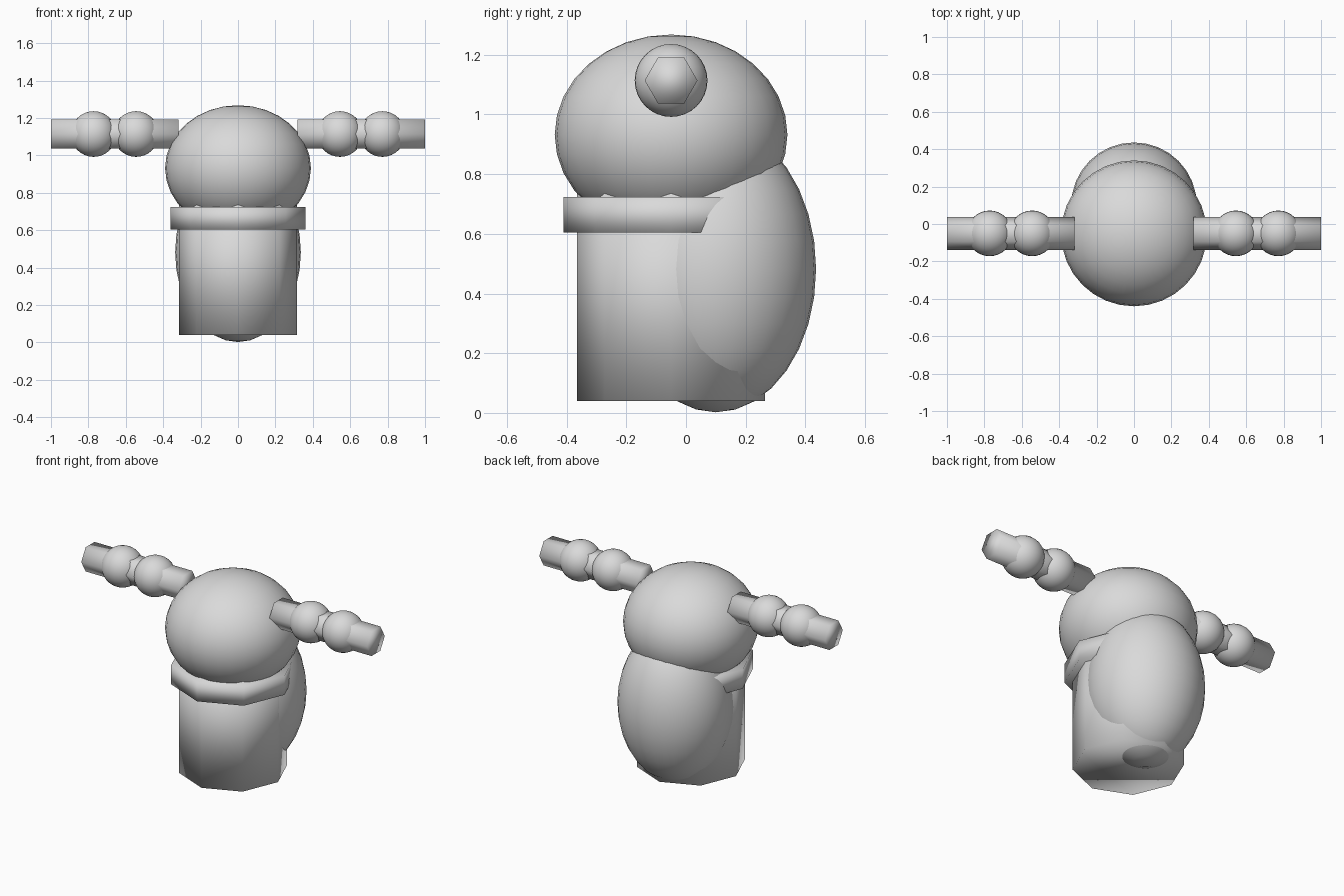
import bpy
import math

if "Cube" in bpy.data.objects:
    bpy.data.objects.remove(bpy.data.objects["Cube"])

grey = bpy.data.materials.new("plain grey")
grey.diffuse_color = (0.7, 0.7, 0.7, 1)
grey.use_nodes = True
grey.node_tree.nodes["Principled BSDF"].inputs["Base Color"].default_value = grey.diffuse_color


def finish(name):
    """Name, colour and smooth the newly added part."""
    obj = bpy.context.object
    obj.name = name
    obj.data.materials.append(grey)
    bpy.ops.object.transform_apply(location=False, rotation=True, scale=True)
    bpy.ops.object.shade_smooth()
    return obj


def ellipsoid(name, centre, radii):
    bpy.ops.mesh.primitive_uv_sphere_add(segments=32, ring_count=16, radius=1, location=centre)
    bpy.context.object.scale = radii
    return finish(name)


def prism(name, sides, radius, length, centre, rotation=(0, 0, 0)):
    bpy.ops.mesh.primitive_cylinder_add(vertices=sides, radius=radius, depth=length,
                                        location=centre, rotation=rotation)
    return finish(name)


Y = -0.05  # shared depth of the head, torso and arms

# Head and rounded back shell
ellipsoid("head", (0, Y, 0.932), (0.39, 0.39, 0.336))
ellipsoid("back_shell", (0, 0.1, 0.482), (0.336, 0.336, 0.48))

# Eight-sided torso and collar, with corners on the axes
prism("torso", 8, 0.315, 0.70, (0, Y, 0.39))
prism("collar", 8, 0.36, 0.12, (0, Y, 0.664))

# Six-sided arms, each with two round beads
for side, label in ((-1, "left"), (1, "right")):
    prism(f"{label}_arm", 6, 0.0885, 0.683, (side * 0.6585, Y, 1.114),
          (0, math.pi / 2, 0))
    arm = bpy.context.object
    # Put two hexagon corners on the front and back
    ys = [v.co.y for v in arm.data.vertices]
    if max(ys) < 0.085:
        arm.rotation_euler.x = math.pi / 6
        bpy.ops.object.transform_apply(location=False, rotation=True, scale=False)
    for x, place in ((0.545, "inner"), (0.772, "outer")):
        ellipsoid(f"{label}_{place}_bead", (side * x, Y, 1.114), (0.122, 0.122, 0.122))
